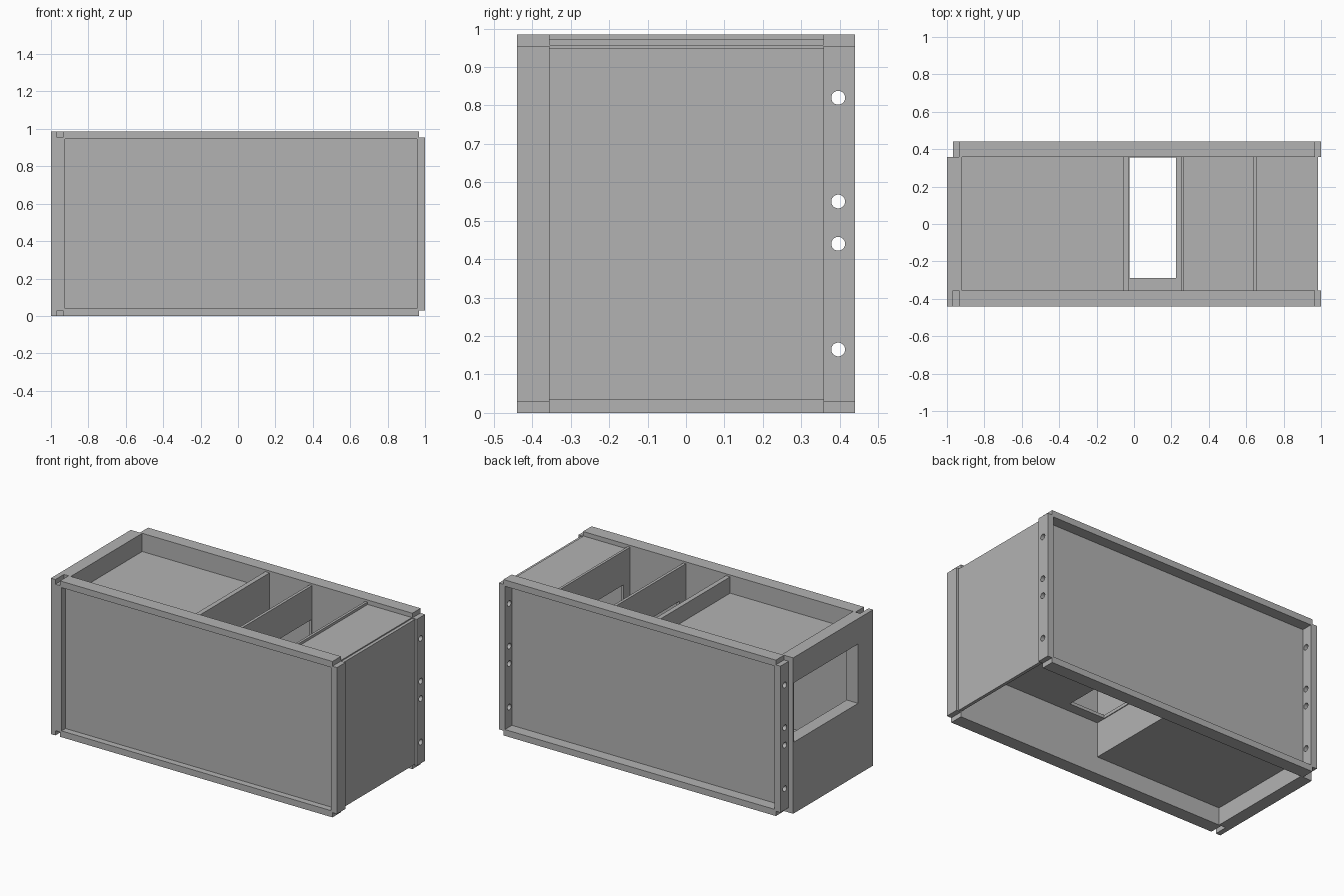
import bpy
import bmesh
from mathutils import Matrix, Vector

if "Cube" in bpy.data.objects:
    bpy.data.objects.remove(bpy.data.objects["Cube"], do_unlink=True)

grey = bpy.data.materials.new("plain grey")
grey.use_nodes = True
grey.diffuse_color = (0.45, 0.45, 0.45, 1)
grey.node_tree.nodes["Principled BSDF"].inputs["Base Color"].default_value = (0.45, 0.45, 0.45, 1)


def make_object(name, bm):
    mesh = bpy.data.meshes.new(name)
    bm.to_mesh(mesh)
    bm.free()
    mesh.materials.append(grey)
    obj = bpy.data.objects.new(name, mesh)
    bpy.context.collection.objects.link(obj)
    return obj


def box(name, x, y, z):
    """Box from (low, high) pairs on each axis."""
    low, high = (Vector(c) for c in zip(x, y, z))
    bm = bmesh.new()
    matrix = Matrix.Translation((low + high) / 2) @ Matrix.Diagonal((*(high - low), 1))
    bmesh.ops.create_cube(bm, size=1, matrix=matrix)
    return make_object(name, bm)


def cut(obj, cutter):
    """Subtract the cutter and discard it."""
    mod = obj.modifiers.new("cut", "BOOLEAN")
    mod.operation = "DIFFERENCE"
    mod.solver = "EXACT"
    mod.object = cutter
    cutter.hide_render = True
    graph = bpy.context.evaluated_depsgraph_get()
    mesh = bpy.data.meshes.new_from_object(obj.evaluated_get(graph))
    obj.modifiers.clear()
    obj.data = mesh
    bpy.data.objects.remove(cutter, do_unlink=True)


def bolt_holes():
    bm = bmesh.new()
    for z in (0.165, 0.44, 0.55, 0.82):
        place = Matrix.Translation((0, 0.396, z)) @ Matrix.Rotation(1.5708, 4, "Y")
        bmesh.ops.create_cone(bm, cap_ends=True, segments=24, radius1=0.018,
                              radius2=0.018, depth=3, matrix=place)
    return make_object("bolt_cutter", bm)


FRONT, BACK = (-0.44, -0.355), (0.358, 0.44)
INNER = (-0.355, 0.358)
WINDOW = (-0.29, 0.35)
POST = (0.03, 0.955)

# Long rails along the four horizontal edges and upright corner posts
for side, y in (("front", FRONT), ("back", BACK)):
    box(side + "_top_rail", (-0.936, 0.968), y, (0.945, 0.985))
    box(side + "_bottom_rail", (-0.936, 0.968), y, (0, 0.04))
    for end, x in (("right_side", (-0.968, -0.925)), ("left_side", (0.958, 1.0))):
        post = box(side + "_" + end + "_post", x, y, POST)
        if side == "back":
            cut(post, bolt_holes())

# Recessed long panels
box("front_panel", (-0.936, 0.965), (-0.40, -0.355), (0.02, 0.965))
box("back_panel", (-0.936, 0.965), (0.358, 0.37), (0.02, 0.965))

# End walls: a thick one with a window, a thin plain one
end_wall = box("window_end_wall", (-1, -0.92), INNER, (0, 0.985))
cut(end_wall, box("window_cutter", (-1.1, -0.8), WINDOW, (0.45, 0.825)))
box("window_end_lip", (-1, -0.968), FRONT, (0, 0.985))
box("plain_end_wall", (0.965, 0.985), INNER, (0.035, 0.95))

# Dividers, the outer two with windows
box("solid_divider", (-0.06, -0.03), INNER, (0.11, 0.973))
for name, x in (("middle_divider", (0.25, 0.268)), ("end_divider", (0.64, 0.656))):
    divider = box(name, x, INNER, (0.33, 0.973))
    cut(divider, box("window_cutter", (x[0] - 0.1, x[1] + 0.1), WINDOW, (0.42, 0.76)))

# Tray floor, underside panel and end cover
box("tray_floor", (-0.92, -0.06), INNER, (0.85, 0.87))
box("underside_panel", (-0.92, -0.06), INNER, (0.11, 0.13))
box("end_cover", (0.656, 0.965), INNER, (0.937, 0.957))

# Shelf under the compartments with an opening through it
shelf = box("lower_shelf", (-0.03, 0.965), INNER, (0.33, 0.35))
cut(shelf, box("opening_cutter", (-0.025, 0.225), (-0.29, 0.356), (0.2, 0.5)))
